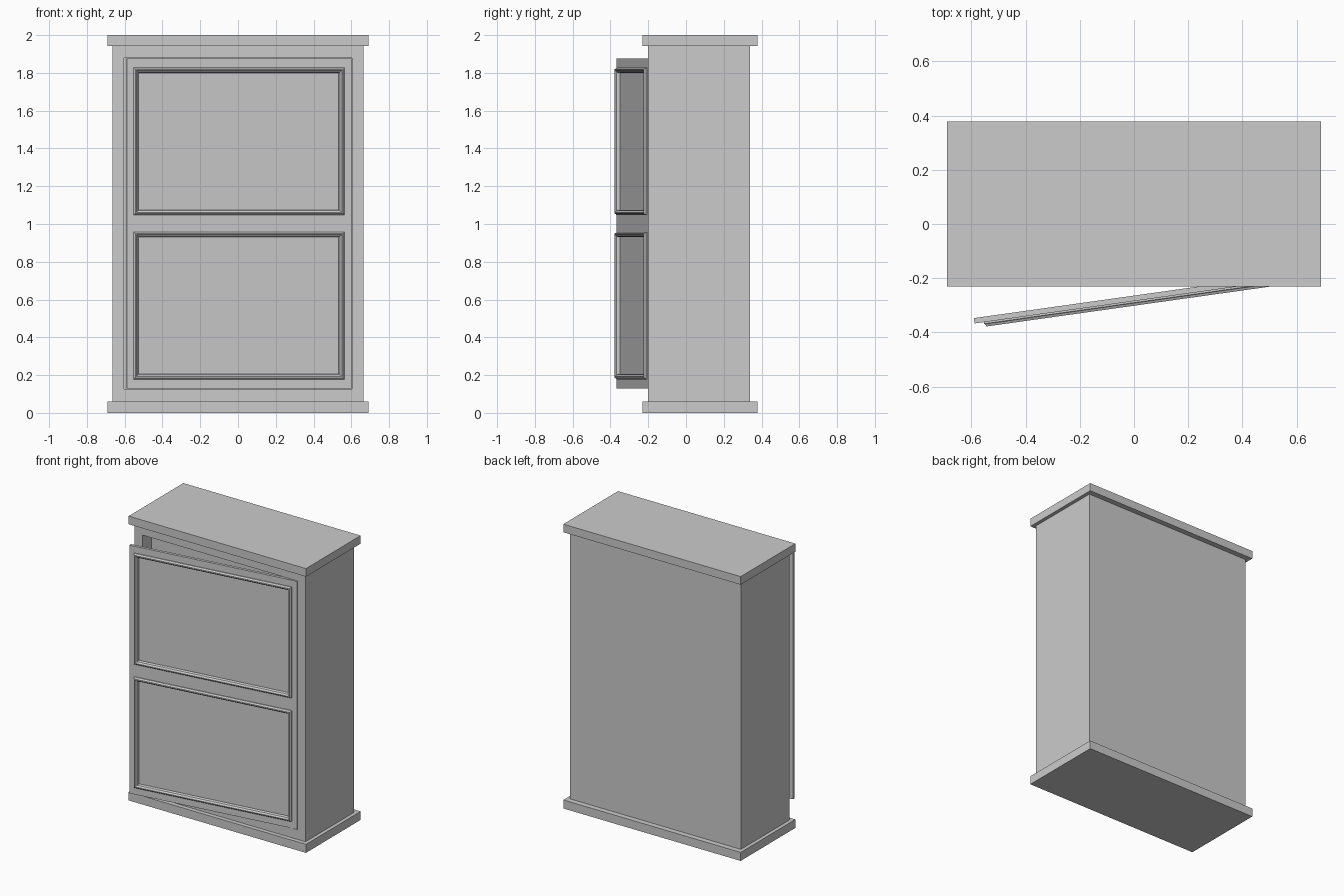
import bpy, bmesh, math
from mathutils import Vector

if "Cube" in bpy.data.objects:
    bpy.data.objects.remove(bpy.data.objects["Cube"])


def finish(name, bm):
    bmesh.ops.recalc_face_normals(bm, faces=bm.faces[:])
    me = bpy.data.meshes.new(name)
    bm.to_mesh(me)
    bm.free()
    ob = bpy.data.objects.new(name, me)
    bpy.context.collection.objects.link(ob)
    return ob


def box(name, x, y, z, pockets=()):
    """Box from (min, max) ranges; pockets are (x0, x1, z0, z1, depth) sunk into the front."""
    bm = bmesh.new()
    bmesh.ops.create_cube(bm, size=1)
    for v in bm.verts:
        v.co = [r[0] if c < 0 else r[1] for r, c in zip((x, y, z), v.co)]
    for x0, x1, z0, z1, _ in pockets:
        for co, no in (((x0, 0, 0), (1, 0, 0)), ((x1, 0, 0), (1, 0, 0)),
                       ((0, 0, z0), (0, 0, 1)), ((0, 0, z1), (0, 0, 1))):
            bmesh.ops.bisect_plane(bm, geom=bm.verts[:] + bm.edges[:] + bm.faces[:],
                                   dist=1e-5, plane_co=co, plane_no=no)
    for x0, x1, z0, z1, depth in pockets:
        faces = []
        for f in bm.faces:
            c = f.calc_center_median()
            if abs(c.y - y[0]) < 1e-4 and x0 < c.x < x1 and z0 < c.z < z1:
                faces.append(f)
        ext = bmesh.ops.extrude_face_region(bm, geom=faces)["geom"]
        verts = [g for g in ext if isinstance(g, bmesh.types.BMVert)]
        bmesh.ops.translate(bm, verts=verts, vec=Vector((0, depth, 0)))
        old = [f for f in faces if f.is_valid]
        if old:
            bmesh.ops.delete(bm, geom=old, context='FACES_ONLY')
    return finish(name, bm)


def moulding(name, x0, x1, z0, z1, profile):
    """Mitred rectangular frame; profile is a closed list of (inset, height)."""
    bm = bmesh.new()
    loops = [[bm.verts.new(p) for p in ((x0 + w, -h, z0 + w), (x1 - w, -h, z0 + w),
                                        (x1 - w, -h, z1 - w), (x0 + w, -h, z1 - w))]
             for w, h in profile]
    for i, a in enumerate(loops):
        b = loops[(i + 1) % len(loops)]
        for j in range(4):
            k = (j + 1) % 4
            bm.faces.new((a[j], a[k], b[k], b[j]))
    return finish(name, bm)


# Plinth, top board and carcass with a shallow front opening
for name, z in (("base_board", (0, 0.06)), ("top_board", (1.943, 2.0))):
    box(name, (-0.69, 0.69), (-0.23, 0.378), z)
box("cabinet_body", (-0.665, 0.665), (-0.20, 0.34), (0.06, 1.943),
    [(-0.603, 0.603, 0.127, 1.878, 0.10)])

# Door, hinged on the right and standing slightly open
left, right = -1.165, -0.038
panels = [("lower", 0.178, 0.958), ("upper", 1.047, 1.828)]
inset = 0.026
parts = [box("door", (-1.2, 0), (0, 0.02), (0.13, 1.875),
             [(left + inset, right - inset, z0 + inset, z1 - inset, 0.01)
              for _, z0, z1 in panels])]

# Raised mouldings around the two sunken panels
profile = [(0, -0.002), (0, 0.006), (0.004, 0.009), (0.008, 0.017), (0.014, 0.017),
           (0.019, 0.011), (0.024, 0.008), (0.028, -0.002), (0.028, -0.0095), (0.026, -0.0095)]
for label, z0, z1 in panels:
    parts.append(moulding(label + "_panel_moulding", left, right, z0, z1, profile))

for ob in parts:
    ob.location = (0.6, -0.2, 0)
    ob.rotation_euler.z = math.radians(8)
